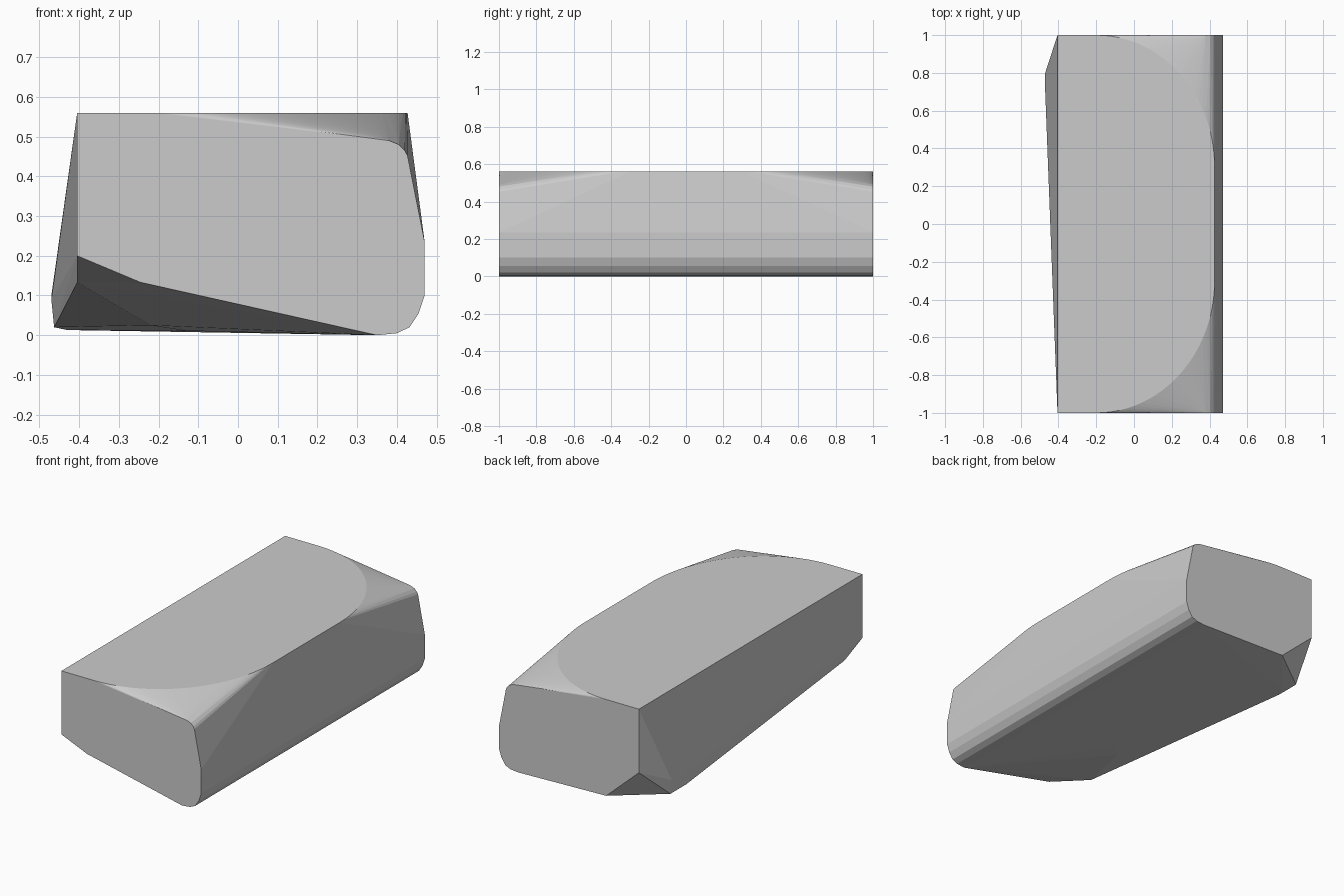
import bpy, bmesh, math

if "Cube" in bpy.data.objects:
    bpy.data.objects.remove(bpy.data.objects["Cube"])

pts = []

# End outline shared by both ends (x, z): rounded upper and lower right corners
end_outline = [(-0.405, 0.56), (-0.405, 0.2), (0.32, 0.498), (0.38, 0.49), (0.405, 0.48),
               (0.42, 0.465), (0.427, 0.452), (0.47, 0.235), (0.47, 0.10), (0.455, 0.055),
               (0.432, 0.02), (0.40, 0.005), (0.35, 0.0)]
for side in (-1, 1):
    pts += [(x, side, z) for x, z in end_outline]
    # Flat top fades into the end through a quarter ellipse
    for i in range(25):
        a = math.pi / 2 * i / 24
        pts.append((-0.2 + 0.627 * math.cos(a), side * (0.3 + 0.7 * math.sin(a)), 0.56))

# Chamfered lower left corners, the bulge on the left and the sloping underside
pts += [(-0.245, -1, 0.133), (-0.405, -0.84, 0.133), (-0.2, 1, 0.015),
        (-0.463, 0.8, 0.02), (-0.47, 0.8, 0.10), (-0.47, 0.7, 0.09), (-0.463, 0.66, 0.02),
        (-0.43, 0.72, 0.013), (-0.22, -0.4, 0.025), (-0.13, -0.33, 0.011)]

# Stone block is the convex skin around these points
bm = bmesh.new()
for p in pts:
    bm.verts.new(p)
res = bmesh.ops.convex_hull(bm, input=bm.verts[:])
loose = [v for v in bm.verts if not v.link_faces]
bmesh.ops.delete(bm, geom=loose, context='VERTS')
bmesh.ops.dissolve_limit(bm, angle_limit=math.radians(0.2), verts=bm.verts[:], edges=bm.edges[:])
bmesh.ops.recalc_face_normals(bm, faces=bm.faces[:])
mesh = bpy.data.meshes.new("stone_block")
bm.to_mesh(mesh)
bm.free()
block = bpy.data.objects.new("stone_block", mesh)
bpy.context.collection.objects.link(block)
